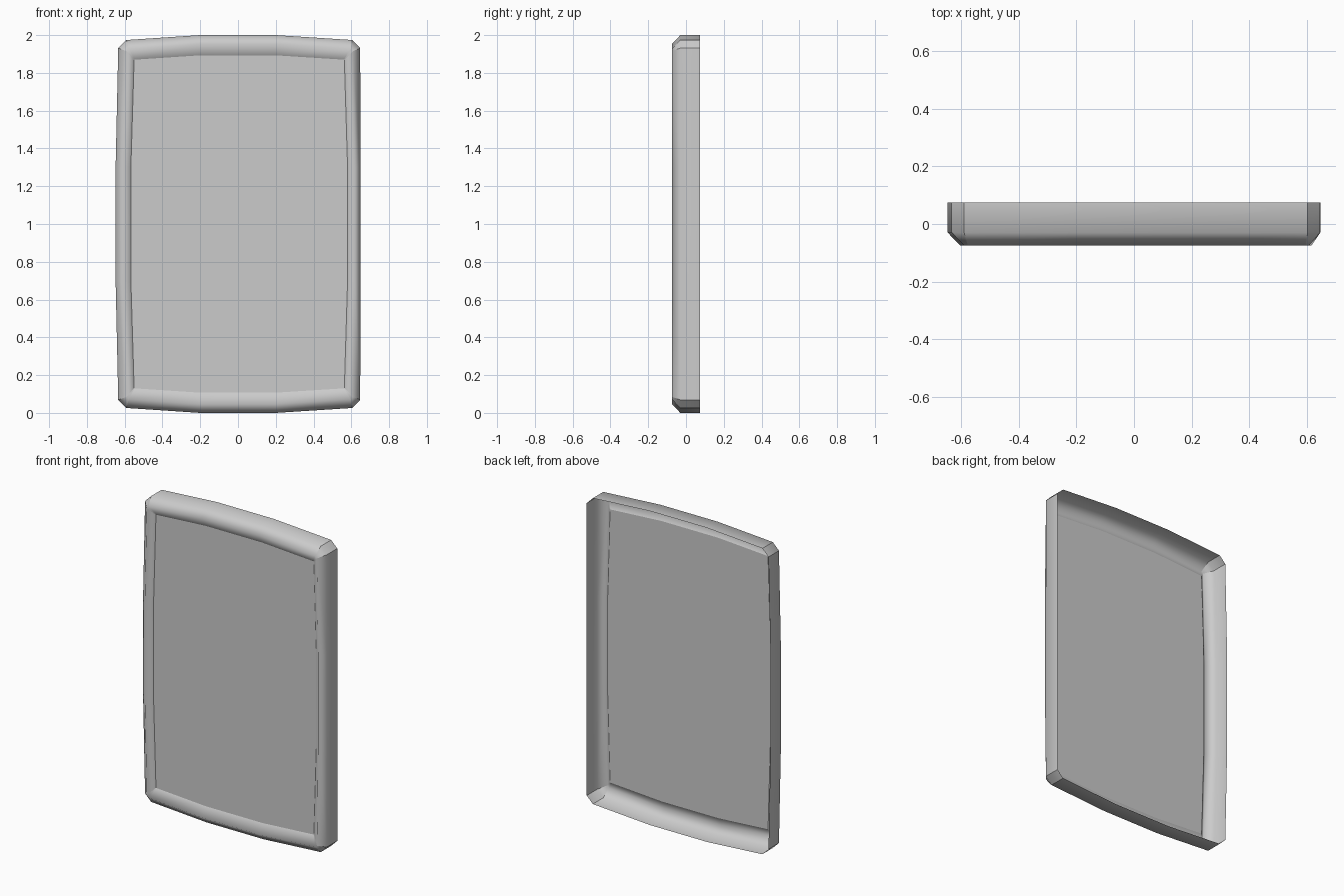
import bpy
import bmesh

cube = bpy.data.objects.get("Cube")
if cube:
    bpy.data.objects.remove(cube, do_unlink=True)

grey = bpy.data.materials.new("plain grey")
grey.use_nodes = True
colour = (0.6, 0.6, 0.6, 1)
grey.diffuse_color = colour
grey.node_tree.nodes["Principled BSDF"].inputs["Base Color"].default_value = colour


def ring(left, right, half_h, cut, bow_left, bow_right, bow_z, y):
    """Bowed rectangle with clipped corners; the bow is lost towards each corner."""
    lo, hi = left + bow_left, right - bow_right
    side, end = half_h - bow_z - cut, half_h - bow_z
    pts = [(right, -0.3), (right, 0.3), (hi, side), (hi - cut, end),
           (0.2, half_h), (-0.2, half_h), (lo + cut, end), (lo, side),
           (left, 0.3), (left, -0.3), (lo, -side), (lo + cut, -end),
           (-0.2, -half_h), (0.2, -half_h), (hi - cut, -end), (hi, -side)]
    return [(x, y, z + 1) for x, z in pts]


def add_object(name, bm):
    mesh = bpy.data.meshes.new(name)
    bm.to_mesh(mesh)
    bm.free()
    mesh.materials.append(grey)
    obj = bpy.data.objects.new(name, mesh)
    bpy.context.collection.objects.link(obj)
    return obj


# Cross-section of the hollow rim, from the open back to the panel edge
inner = ring(-0.567, 0.58, 0.893, 0.002, 0.017, 0.017, 0.023, -0.04)
rings = [
    ring(-0.648, 0.648, 1.0, 0.043, 0.014, 0.001, 0.026, 0.075),
    ring(-0.648, 0.648, 1.0, 0.043, 0.014, 0.001, 0.026, -0.03),
    ring(-0.604, 0.617, 0.953, 0.012, 0.014, 0.008, 0.026, -0.075),
    inner,
]

# Rim: smooth along its section, creased at the clipped corners
bm = bmesh.new()
loops = [[bm.verts.new(p) for p in r] for r in rings]
for a, b in zip(loops, loops[1:]):
    for i in range(len(a)):
        j = (i + 1) % len(a)
        bm.faces.new((a[i], a[j], b[j], b[i])).smooth = True
    for i in (2, 3, 6, 7, 10, 11, 14, 15):
        bm.edges.get((a[i], b[i])).smooth = False
bmesh.ops.recalc_face_normals(bm, faces=bm.faces[:])
top = max(bm.faces, key=lambda f: f.calc_center_median().z)
if top.normal.z < 0:
    bmesh.ops.reverse_faces(bm, faces=bm.faces[:])
add_object("rim", bm)

# Flat panel closing the rim near the front
bm = bmesh.new()
panel = bm.faces.new([bm.verts.new(p) for p in inner])
panel.normal_update()
if panel.normal.y > 0:
    panel.normal_flip()
add_object("panel", bm)
